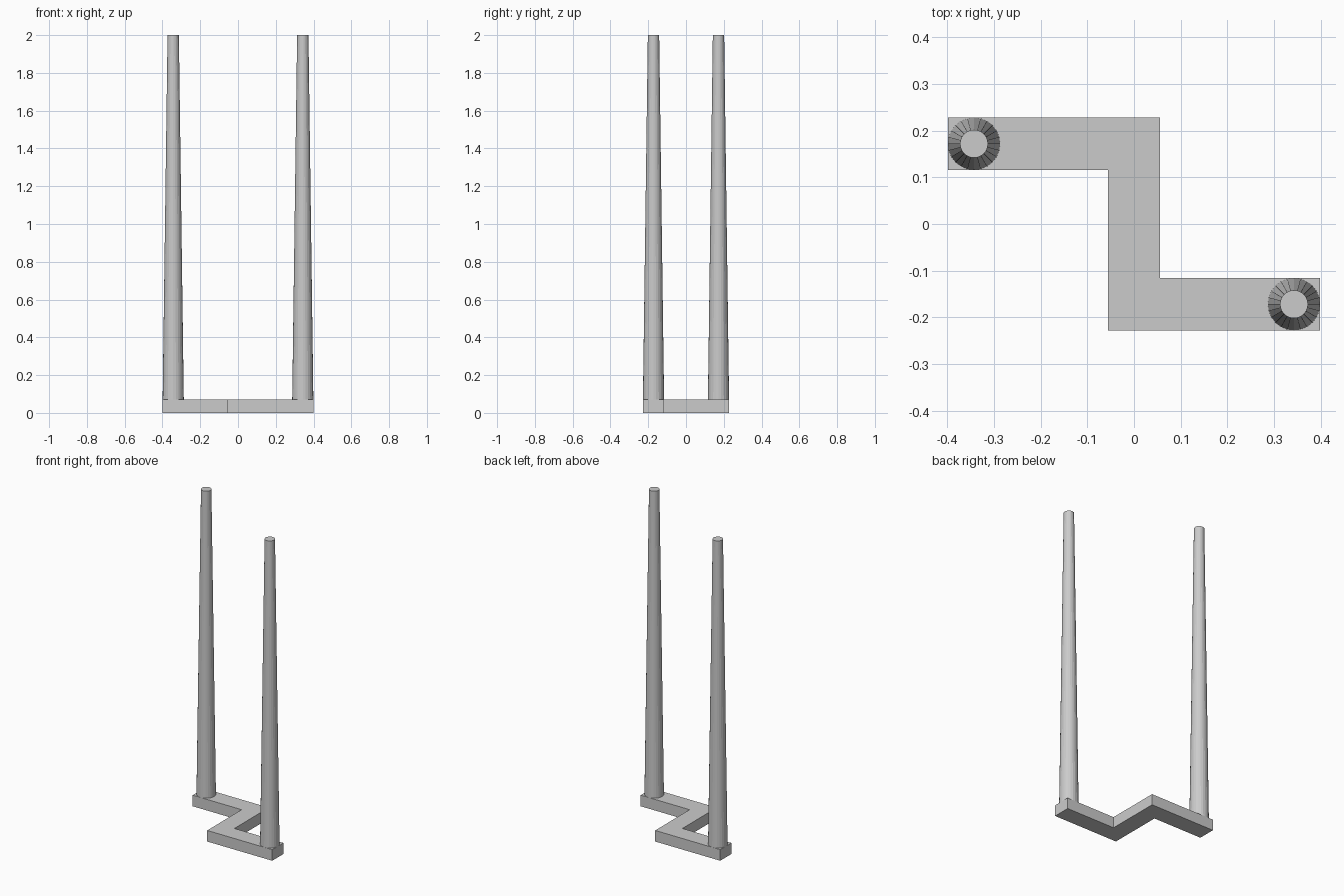
import bpy, bmesh
from mathutils import Matrix

if "Cube" in bpy.data.objects:
    bpy.data.objects.remove(bpy.data.objects["Cube"])

BASE_TOP, HEIGHT = 0.07, 2.0
X, Y, H = 0.399, 0.228, 0.056   # base half extents, half bar width
SIDES = 24


def finish(name, bm):
    bmesh.ops.recalc_face_normals(bm, faces=bm.faces)
    mesh = bpy.data.meshes.new(name)
    bm.to_mesh(mesh)
    bm.free()
    obj = bpy.data.objects.new(name, mesh)
    bpy.context.collection.objects.link(obj)
    return obj


# zigzag base: half the outline, the rest by a half turn
half = [(-X, Y), (-X, Y - 2 * H), (-H, Y - 2 * H), (-H, -Y)]
outline = half + [(-x, -y) for x, y in half]
bm = bmesh.new()
face = bm.faces.new([bm.verts.new((x, y, 0)) for x, y in outline])
# keep the underside while extruding the outline upward
geom = bmesh.ops.extrude_face_region(bm, geom=[face], use_keep_orig=True)["geom"]
bmesh.ops.translate(bm, vec=(0, 0, BASE_TOP),
                    verts=[g for g in geom if isinstance(g, bmesh.types.BMVert)])
finish("zigzag_base", bm)

# tapered posts at the two ends
for name, s in (("left_post", -1), ("right_post", 1)):
    bm = bmesh.new()
    place = Matrix.Translation((s * (X - H), -s * (Y - H), (BASE_TOP + HEIGHT) / 2))
    bmesh.ops.create_cone(bm, cap_ends=True, segments=SIDES, radius1=H, radius2=0.03,
                          depth=HEIGHT - BASE_TOP, matrix=place)
    finish(name, bm)
